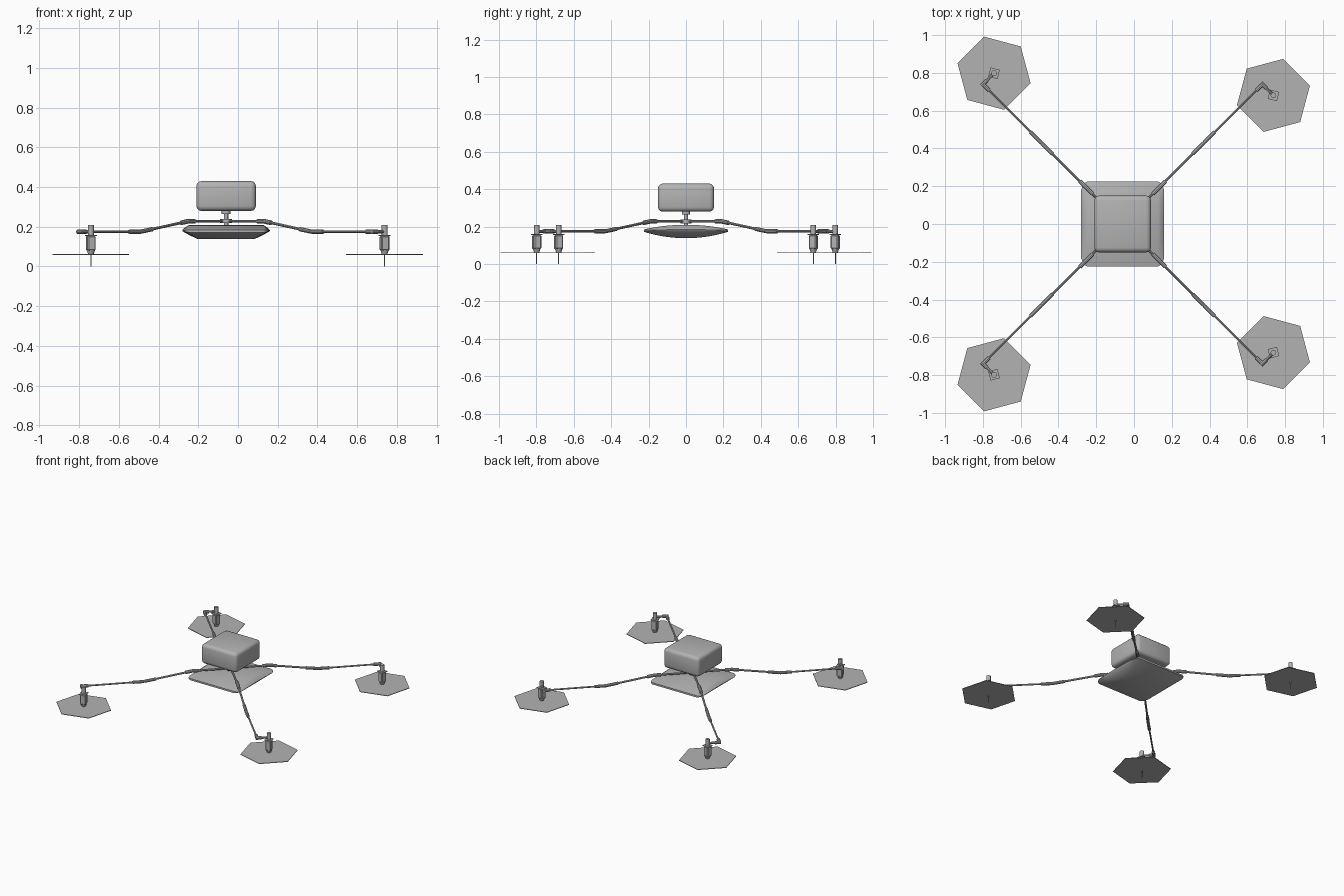
import bpy, bmesh, math
from mathutils import Vector, Matrix

cube = bpy.data.objects.get("Cube")
if cube:
    bpy.data.objects.remove(cube, do_unlink=True)

grey = bpy.data.materials.new("mid_grey")
grey.use_nodes = True
colour = (0.45, 0.45, 0.45, 1)
grey.diffuse_color = colour
grey.node_tree.nodes["Principled BSDF"].inputs["Base Color"].default_value = colour

CX = -0.06  # centre of body and arms


def finish(name, bm, smooth=False):
    bmesh.ops.recalc_face_normals(bm, faces=bm.faces[:])
    mesh = bpy.data.meshes.new(name)
    bm.to_mesh(mesh)
    bm.free()
    mesh.materials.append(grey)
    ob = bpy.data.objects.new(name, mesh)
    bpy.context.collection.objects.link(ob)
    if smooth:
        bpy.ops.object.select_all(action='DESELECT')
        ob.select_set(True)
        bpy.context.view_layer.objects.active = ob
        bpy.ops.object.shade_smooth_by_angle(angle=math.radians(35))


def rod(name, a, b, r1, r2=None, sides=10, turn=0.0, smooth=True):
    """Cylinder or cone from point a to point b."""
    a, b = Vector(a), Vector(b)
    d = b - a
    bm = bmesh.new()
    m = (Matrix.Translation((a + b) / 2) @ d.to_track_quat('Z', 'Y').to_matrix().to_4x4()
         @ Matrix.Rotation(turn, 4, 'Z'))
    bmesh.ops.create_cone(bm, cap_ends=True, segments=sides, radius1=r1,
                          radius2=r1 if r2 is None else r2, depth=d.length, matrix=m)
    finish(name, bm, smooth)


def box(name, centre, size, bevel=0.0, turn=0.0, segments=3, smooth=True):
    """Box with optional rounded edges, turned about z."""
    bm = bmesh.new()
    bmesh.ops.create_cube(bm, size=1)
    bmesh.ops.scale(bm, vec=size, verts=bm.verts[:])
    if bevel:
        bmesh.ops.bevel(bm, geom=bm.edges[:], offset=bevel, segments=segments,
                        profile=0.5, affect='EDGES')
    bmesh.ops.transform(bm, matrix=Matrix.Translation(centre) @ Matrix.Rotation(turn, 4, 'Z'),
                        verts=bm.verts[:])
    finish(name, bm, smooth)


def lens_outline(n=14):
    """Closed y-z section: shallow top, deeper curved bottom, blunt ends."""
    top, bottom = [], []
    for i in range(n + 1):
        t = -1 + 2 * i / n
        rise = 1 - t * t
        top.append((0.225 * t, 0.185 + 0.025 * rise))
        bottom.append((0.225 * t, 0.172 - 0.034 * rise))
    return top + bottom[::-1]


def hull():
    bm = bmesh.new()
    outline = lens_outline()
    mid = 0.18
    # each station: x reach, scale in y, scale in z
    half = [(0.187, 1, 1), (0.207, 0.95, 0.55), (0.22, 0.8, 0.15)]
    stations = [(-x, sy, sz) for x, sy, sz in half[::-1]] + half
    rings = []
    for x, sy, sz in stations:
        ring = []
        for y, z in outline:
            # the ends slope inward toward the bottom
            cut = 1.3 * max(0, mid - 0.008 - z) * sz
            ring.append(bm.verts.new((CX + x - math.copysign(cut, x), y * sy,
                                      mid + (z - mid) * sz)))
        rings.append(ring)
    n = len(outline)
    for r0, r1 in zip(rings, rings[1:]):
        for i in range(n):
            j = (i + 1) % n
            bm.faces.new((r0[i], r0[j], r1[j], r1[i]))
    bm.faces.new(rings[0])
    bm.faces.new(rings[-1])
    finish("lower_hull", bm, True)


# Central body
hull()
box("upper_body", (CX, 0, 0.355), (0.3, 0.3, 0.15), 0.025)
rod("neck_post", (CX, 0, 0.2), (CX, 0, 0.285), 0.011, sides=16)
rod("neck_collar", (CX, 0, 0.265), (CX, 0, 0.283), 0.022, sides=16)
rod("neck_base", (CX, 0, 0.218), (CX, 0, 0.238), 0.03, sides=16)


def arm(label, angle, side):
    along = Vector((math.cos(angle), math.sin(angle), 0))
    across = Vector((-along.y, along.x, 0)) * side

    def p(r, z, off=0.0):
        return Vector((CX, 0, z)) + along * r + across * off

    def part(name):
        return label + "_" + name

    # Jointed boom
    rod(part("inner_rod"), p(0, 0.228), p(0.27, 0.228), 0.007)
    rod(part("shoulder_sleeve"), p(0.225, 0.228), p(0.275, 0.228), 0.012)
    rod(part("shoulder_socket"), p(0.27, 0.228), p(0.32, 0.22), 0.012)
    rod(part("sloping_rod"), p(0.27, 0.228), p(0.61, 0.175), 0.007)
    rod(part("elbow_upper_sleeve"), p(0.525, 0.188), p(0.605, 0.176), 0.011)
    rod(part("elbow_lower_sleeve"), p(0.61, 0.175), p(0.69, 0.175), 0.011)
    rod(part("elbow_pin"), p(0.595, 0.176), p(0.615, 0.175), 0.009)
    rod(part("outer_rod"), p(0.61, 0.175), p(1.04, 0.175), 0.006)
    rod(part("wrist_sleeve"), p(1.0, 0.175), p(1.046, 0.175), 0.012)
    rod(part("wrist_socket"), p(1.046, 0.175, -0.01), p(1.046, 0.175, 0.03), 0.012)
    rod(part("wrist_rod"), p(1.046, 0.175), p(1.046, 0.175, 0.08), 0.008)

    # Motor hanging from the wrist
    r, off, turn = 1.046, 0.083, angle - side * math.radians(30)
    rod(part("motor_mount"), p(r, 0.15, off), p(r, 0.208, off), 0.015, sides=12)
    box(part("motor_plate"), p(r, 0.157, off), (0.05, 0.05, 0.005), turn=turn, smooth=False)
    box(part("motor_case"), p(r, 0.117, off), (0.042, 0.042, 0.075), 0.005, turn, 1, False)
    rod(part("motor_nose"), p(r, 0.062, off), p(r, 0.082, off), 0.014, 0.021, 12)
    rod(part("spindle"), p(r, 0, off), p(r, 0.08, off), 0.003, sides=8)

    # Six-sided rotor disc
    rod(part("rotor"), p(r, 0.058, off), p(r, 0.062, off), 0.2, sides=6, turn=angle, smooth=False)


for label, degrees, side in (("back_left", 45, -1), ("back_right", 135, -1),
                             ("front_right", 225, 1), ("front_left", 315, 1)):
    arm(label, math.radians(degrees), side)
